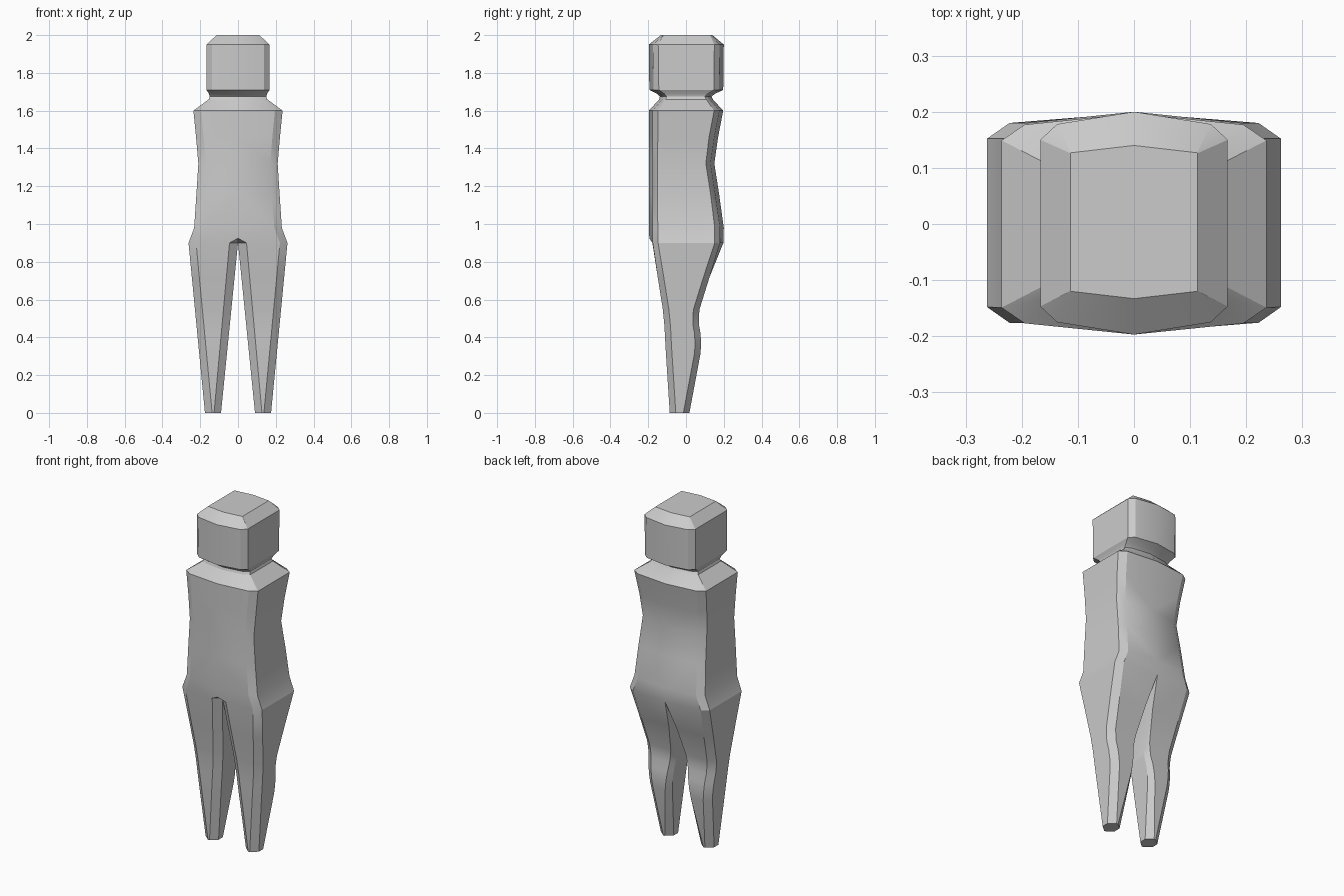
import bpy, bmesh

if "Cube" in bpy.data.objects:
    bpy.data.objects.remove(bpy.data.objects["Cube"])

# Head and torso half sections, top to bottom:
# z, side x, chamfer x, centre front y, centre back y, bow depth, corner depth
UPPER = [
    (2.00, .113, .112, -.133, .140, .013, .014),
    (1.95, .167, .137, -.197, .200, .022, .050),
    (1.71, .167, .137, -.194, .197, .022, .050),
    (1.69, .154, .120, -.155, .155, .018, .040),
    (1.675, .150, .115, -.138, .135, .016, .035),
    (1.66, .155, .125, -.142, .142, .016, .035),
    (1.60, .236, .195, -.197, .197, .020, .048),
    (1.46, .222, .182, -.197, .170, .020, .048),
    (1.32, .210, .170, -.197, .150, .020, .045),
    (1.16, .220, .180, -.197, .175, .020, .045),
    (0.98, .232, .192, -.197, .200, .020, .048),
    (0.90, .262, .222, -.194, .198, .018, .046),
]

# Leg sections: z, front y, back y
LEG = [(.90, -.178, .180), (.72, -.150, .125), (.55, -.123, .072), (.51, -.119, .068),
       (.47, -.115, .068), (.42, -.112, .077), (.36, -.109, .080), (.31, -.106, .076),
       (0, -.086, .018)]


def upper_ring(z, xo, xc, yf, yb, bow, cor):
    return [(0, yf, z), (xc, yf + bow, z), (xo, yf + cor, z),
            (xo, yb - cor, z), (xc, yb - bow, z), (0, yb, z)]


def leg_ring(z, yf, yb):
    t = 1 - z / .9
    xo, oc = .262 - .087 * t, .222 - .085 * t
    xi, ic = .09 * t, .045 + .082 * t
    icb = .127 * t
    c = .032
    return [(ic, yf, z), (oc, yf, z), (xo, yf + c, z), (xo, yb - c, z),
            (oc, yb, z), (icb, yb, z), (xi, yb - c, z), (xi, yf + c, z)]


def build_half(bm, side):
    def verts(ring):
        return [bm.verts.new((x * side, y, z)) for x, y, z in ring]

    rings = [verts(upper_ring(*s)) for s in UPPER]
    legs = [verts(leg_ring(*s)) for s in LEG]
    # Join hip ring to the top of the leg, with a small notch at the front
    hip = rings[-1]
    hip[0].co.z = .925
    crotch = legs[0]
    for i in range(1, 6):
        crotch[i].co = hip[i].co
    bm.faces.new((hip[0], crotch[0], crotch[7]))
    # Head and torso skin
    for a, b in zip(rings, rings[1:]):
        for i in range(5):
            face = [a[i], a[i + 1], b[i + 1], b[i]]
            if b is hip and i == 0:
                face.insert(3, crotch[0])
            bm.faces.new(face)
    bm.faces.new(rings[0])
    # Leg skin and foot
    for a, b in zip(legs, legs[1:]):
        for i in range(8):
            j = (i + 1) % 8
            bm.faces.new((a[i], a[j], b[j], b[i]))
    bm.faces.new(legs[-1])


# Whole figure: two mirrored halves welded along the centre
bm = bmesh.new()
for side in (1, -1):
    build_half(bm, side)
bmesh.ops.remove_doubles(bm, verts=bm.verts[:], dist=.0005)
bmesh.ops.recalc_face_normals(bm, faces=bm.faces[:])
mesh = bpy.data.meshes.new("figure_body")
bm.to_mesh(mesh)
bm.free()
body = bpy.data.objects.new("figure_body", mesh)
bpy.context.collection.objects.link(body)
bpy.context.view_layer.objects.active = body
body.select_set(True)
bpy.ops.object.shade_smooth_by_angle(angle=.45)
